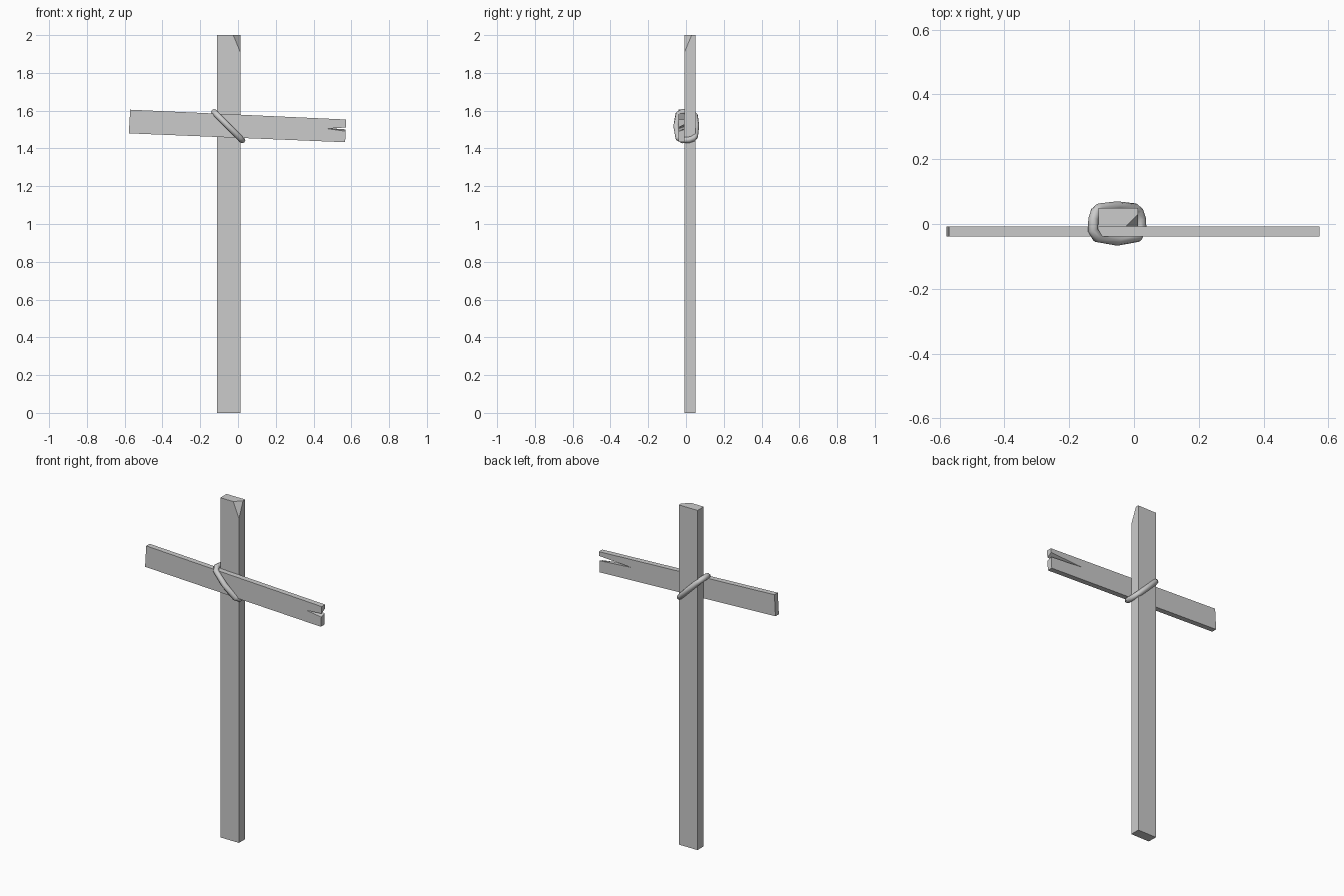
import bpy, bmesh
from mathutils import Vector

if "Cube" in bpy.data.objects:
    bpy.data.objects.remove(bpy.data.objects["Cube"])


def finish(name, bm):
    bmesh.ops.recalc_face_normals(bm, faces=bm.faces[:])
    mesh = bpy.data.meshes.new(name)
    bm.to_mesh(mesh)
    bm.free()
    obj = bpy.data.objects.new(name, mesh)
    bpy.context.collection.objects.link(obj)
    return obj


# Upright post: a plank with its front right top corner chipped off
bm = bmesh.new()
bmesh.ops.create_cube(bm, size=1)
bmesh.ops.scale(bm, vec=(0.122, 0.058, 2), verts=bm.verts[:])
bmesh.ops.translate(bm, vec=(-0.049, 0.021, 1), verts=bm.verts[:])
a, b, c = Vector((-0.025, -0.008, 2)), Vector((0.012, 0.03, 2)), Vector((0.012, -0.008, 1.91))
normal = (b - a).cross(c - a).normalized()
if normal.y > 0:
    normal.negate()
cut = bmesh.ops.bisect_plane(bm, geom=bm.verts[:] + bm.edges[:] + bm.faces[:],
                             plane_co=a, plane_no=normal, clear_outer=True)
bmesh.ops.holes_fill(bm, edges=bm.edges[:], sides=0)
finish("post", bm)


# Crossbar: tilted plank, split at the right end, the split deeper at the back
def bar_outline(y, split_top, tip_x, tip_z, split_bottom):
    outline = [(-0.578, 1.48), (0.567, 1.433), (0.57, split_bottom), (tip_x, tip_z),
               (0.571, split_top), (0.573, 1.553), (-0.571, 1.605)]
    return [bm.verts.new((x, y, z)) for x, z in outline]


bm = bmesh.new()
front = bar_outline(-0.039, 1.511, 0.47, 1.505, 1.491)
back = bar_outline(-0.007, 1.528, 0.36, 1.516, 1.501)
bm.faces.new(front)
bm.faces.new(back[::-1])
for i in range(7):
    j = (i + 1) % 7
    bm.faces.new((front[j], front[i], back[i], back[j]))
finish("crossbar", bm)

# Rope binding: a closed loop lying in a plane tilted 45 degrees
half = [(-0.062, -0.041), (0, -0.051), (0.062, -0.041), (0.075, -0.018),
        (0.073, 0.015), (0.066, 0.038), (0.055, 0.048), (0, 0.054), (-0.055, 0.048),
        (-0.066, 0.038), (-0.073, 0.015), (-0.075, -0.018)]
curve = bpy.data.curves.new("rope_binding", 'CURVE')
curve.dimensions = '3D'
curve.bevel_depth = 0.016
curve.bevel_resolution = 2
spline = curve.splines.new('POLY')
spline.points.add(len(half) - 1)
for p, (u, y) in zip(spline.points, half):
    p.co = (u - 0.052, y, 1.518 - u, 1)
spline.use_cyclic_u = True
rope = bpy.data.objects.new("rope_binding", curve)
bpy.context.collection.objects.link(rope)
bpy.context.view_layer.objects.active = rope
rope.select_set(True)
bpy.ops.object.convert(target='MESH')
bpy.ops.object.shade_smooth()
